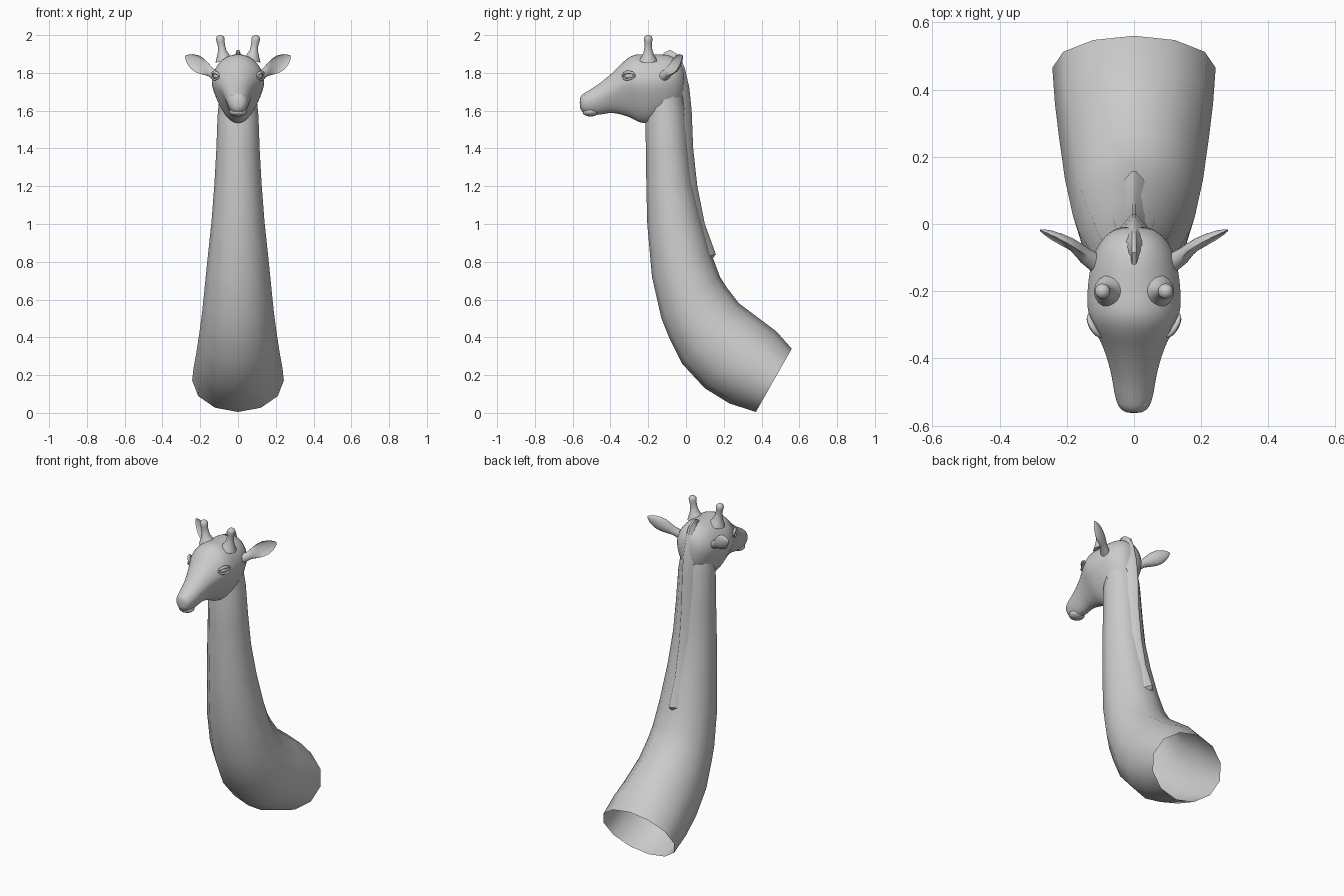
import bpy, math
from mathutils import Vector as V

if "Cube" in bpy.data.objects:
    bpy.data.objects.remove(bpy.data.objects["Cube"])

hide = bpy.data.materials.new("plain grey")
hide.diffuse_color = (0.6, 0.6, 0.6, 1)
hide.use_nodes = True
hide.node_tree.nodes["Principled BSDF"].inputs["Base Color"].default_value = hide.diffuse_color


def finish(name, verts, faces, levels=0, angle=60):
    me = bpy.data.meshes.new(name)
    me.from_pydata(verts, [], faces)
    me.materials.append(hide)
    ob = bpy.data.objects.new(name, me)
    bpy.context.collection.objects.link(ob)
    bpy.ops.object.select_all(action='DESELECT')
    ob.select_set(True)
    bpy.context.view_layer.objects.active = ob
    bpy.ops.object.mode_set(mode='EDIT')
    bpy.ops.mesh.select_all(action='SELECT')
    bpy.ops.mesh.normals_make_consistent(inside=False)
    bpy.ops.object.mode_set(mode='OBJECT')
    if levels:
        ob.modifiers.new("smooth", 'SUBSURF').levels = levels
        ob.modifiers["smooth"].render_levels = levels
    bpy.ops.object.shade_smooth_by_angle(angle=math.radians(angle))
    return ob


def loft(name, rings, caps=True, levels=0, angle=60):
    """Skin a list of equal rings of points."""
    n = len(rings[0])
    verts = [tuple(p) for r in rings for p in r]
    faces = [(i*n+j, i*n+(j+1) % n, (i+1)*n+(j+1) % n, (i+1)*n+j)
             for i in range(len(rings)-1) for j in range(n)]
    if caps:
        faces += [tuple(range(n)), tuple(range(len(verts)-n, len(verts)))]
    return finish(name, verts, faces, levels, angle)


def circle(n):
    return [(math.cos(2*math.pi*k/n), math.sin(2*math.pi*k/n)) for k in range(n)]


def ellipsoid(name, centre, axes):
    """Ball stretched along three axis vectors."""
    c, (a, b, d) = V(centre), [V(x) for x in axes]
    rings = []
    for i in range(11):
        t = math.pi*(0.01+0.98*i/10)
        rings.append([c + a*math.cos(t) + (b*u + d*v)*math.sin(t) for u, v in circle(16)])
    return loft(name, rings)


def tube(name, pts, radii, n=10):
    """Round tube through points."""
    pts = [V(p) for p in pts]
    rings = []
    for i, p in enumerate(pts):
        t = (pts[min(i+1, len(pts)-1)] - pts[max(i-1, 0)]).normalized()
        a = t.cross(V((0, 1, 0.13))).normalized()
        b = t.cross(a)
        rings.append([p + (a*u + b*v)*radii[i] for u, v in circle(n)])
    return loft(name, rings)


# neck: throat point (y, z), nape point (y, z), half width
neck = [(-.19, 1.68, -.05, 1.83, .09), (-.215, 1.53, -.005, 1.62, .108),
        (-.212, 1.38, .015, 1.4, .115), (-.21, 1.2, .035, 1.22, .125),
        (-.205, 1.0, .08, 1.03, .14), (-.18, .72, .135, .84, .165),
        (-.13, .5, .18, .72, .182), (-.09, .4, .215, .665, .19),
        (-.02, .26, .28, .58, .205), (.1, .13, .4, .49, .222),
        (.23, .05, .48, .43, .235), (.37, .005, .56, .34, .243)]
rings = []
for fy, fz, by, bz, w in neck:
    c, h = V((0, (fy+by)/2, (fz+bz)/2)), V((0, (by-fy)/2, (bz-fz)/2))
    rings.append([c + V((w*v, 0, 0)) - h*u for u, v in circle(12)])
loft("neck", rings, caps=False, angle=80)

# head: y, top z, bottom z, half width, jaw width share
head = [(-.563, 1.665, 1.618, .018, 1), (-.553, 1.685, 1.597, .04, 1),
        (-.53, 1.698, 1.578, .052, 1), (-.49, 1.722, 1.577, .06, .95),
        (-.45, 1.75, 1.578, .066, .9), (-.41, 1.783, 1.588, .077, .8),
        (-.37, 1.818, 1.586, .09, .75), (-.33, 1.862, 1.575, .109, .72),
        (-.29, 1.893, 1.562, .13, .68), (-.25, 1.902, 1.535, .14, .68),
        (-.2, 1.897, 1.53, .139, .72), (-.14, 1.9, 1.54, .133, .76),
        (-.08, 1.895, 1.57, .118, .8), (-.035, 1.868, 1.62, .088, .9),
        (-.005, 1.81, 1.69, .045, 1)]
rings = []
for y, zt, zb, w, jaw in head:
    zc = zb + (zt-zb)*.56
    ring = []
    for u, v in circle(20):
        f = 1 if v > 0 else 1 - (1-jaw)*abs(v)**.7
        ring.append(V((w*u*f*1.03, y, zc + v*(zt-zc if v > 0 else zc-zb)*1.01)))
    rings.append(ring)
loft("head", rings, levels=1, angle=80)

# mane: narrow ridge from the poll down the nape, with a blunt end
crest = [(-.12, 1.905), (-.085, 1.922), (-.055, 1.905), (-.03, 1.885), (-.005, 1.82),
         (.018, 1.72), (.03, 1.6), (.038, 1.4), (.06, 1.2), (.1, 1.0), (.158, .84), (.14, .815)]
rings = []
for i, (y, z) in enumerate(crest):
    p, q = crest[max(i-1, 0)], crest[min(i+1, len(crest)-1)]
    t = V((0, q[0]-p[0], q[1]-p[1])).normalized()
    inward = V((0, t.z, -t.y))
    c = V((0, y, z))
    w = .012 + .028*min(1, i/4)
    rings.append([c + V((.006, 0, 0)), c + V((w, 0, 0)) + inward*.04,
                  c + V((-w, 0, 0)) + inward*.04, c - V((.006, 0, 0))])
loft("mane", rings, angle=50)

# lower lip
ellipsoid("lower_lip", (0, -.505, 1.593), [(.046, 0, 0), (0, .043, 0), (0, 0, .024)])

for side, s in (("left", 1), ("right", -1)):
    # horn with flared base and rounded knob
    hz = [(.073, 1.865, .048), (.079, 1.89, .034), (.084, 1.915, .023), (.088, 1.945, .019),
          (.092, 1.965, .021), (.094, 1.982, .023), (.095, 1.993, .018), (.095, 2.0, .007)]
    tube(side + "_horn", [(s*x, -.2, z) for x, z, r in hz], [r for x, z, r in hz], 16)

    # cupped ear opening forwards
    root, tip = V((s*.10, -.115, 1.775)), V((s*.275, -.012, 1.888))
    axis = (tip-root).normalized()
    back = V((-s*.35, 1, -.1))
    back = (back - axis*back.dot(axis)).normalized()
    wide = axis.cross(back)
    rings = []
    for t, w, d, hollow in ((0, .026, .03, -1), (.25, .024, .026, -.8), (.4, .034, .028, -.1),
                            (.55, .042, .028, .5), (.7, .042, .024, .6), (.85, .031, .017, .6),
                            (.95, .016, .009, .5), (1, .004, .003, 0)):
        c = root.lerp(tip, t) - back*.008
        rings.append([c + wide*w*u + back*d*(v if v >= 0 else -v*hollow)
                      for u, v in circle(20)])
    loft(side + "_ear", rings, angle=70)

    # eye with lids set into the side of the face
    out = V((s*.86, -.48, .1)).normalized()
    along = V((s*.5, .86, .06))
    along = (along - out*along.dot(out)).normalized()
    up = V((0, 0, 1)) - out*out.z
    up = up.normalized()
    c = V((s*.112, -.3, 1.783))
    ellipsoid(side + "_eye", c, [along*.027, out*.017, up*.016])
    for lid, k in (("upper_lid", 1), ("lower_lid", -1)):
        pts, rad = [], []
        for i in range(9):
            a = math.pi*i/8
            pts.append(c + along*.037*math.cos(a) + up*k*.019*math.sin(a)
                       + out*(.004 + .011*math.sin(a)))
            rad.append(.003 + (.006 if k > 0 else .003)*math.sin(a))
        tube(side + "_" + lid, pts, rad, 8)

    # nostril rim
    pts = [V((s*(.03 + .011*u), -.542 + .012*u + .006*v, 1.664 + .014*v)) for u, v in circle(12)]
    tube(side + "_nostril", pts[1:11], [.003] + [.005]*8 + [.003], 8)
